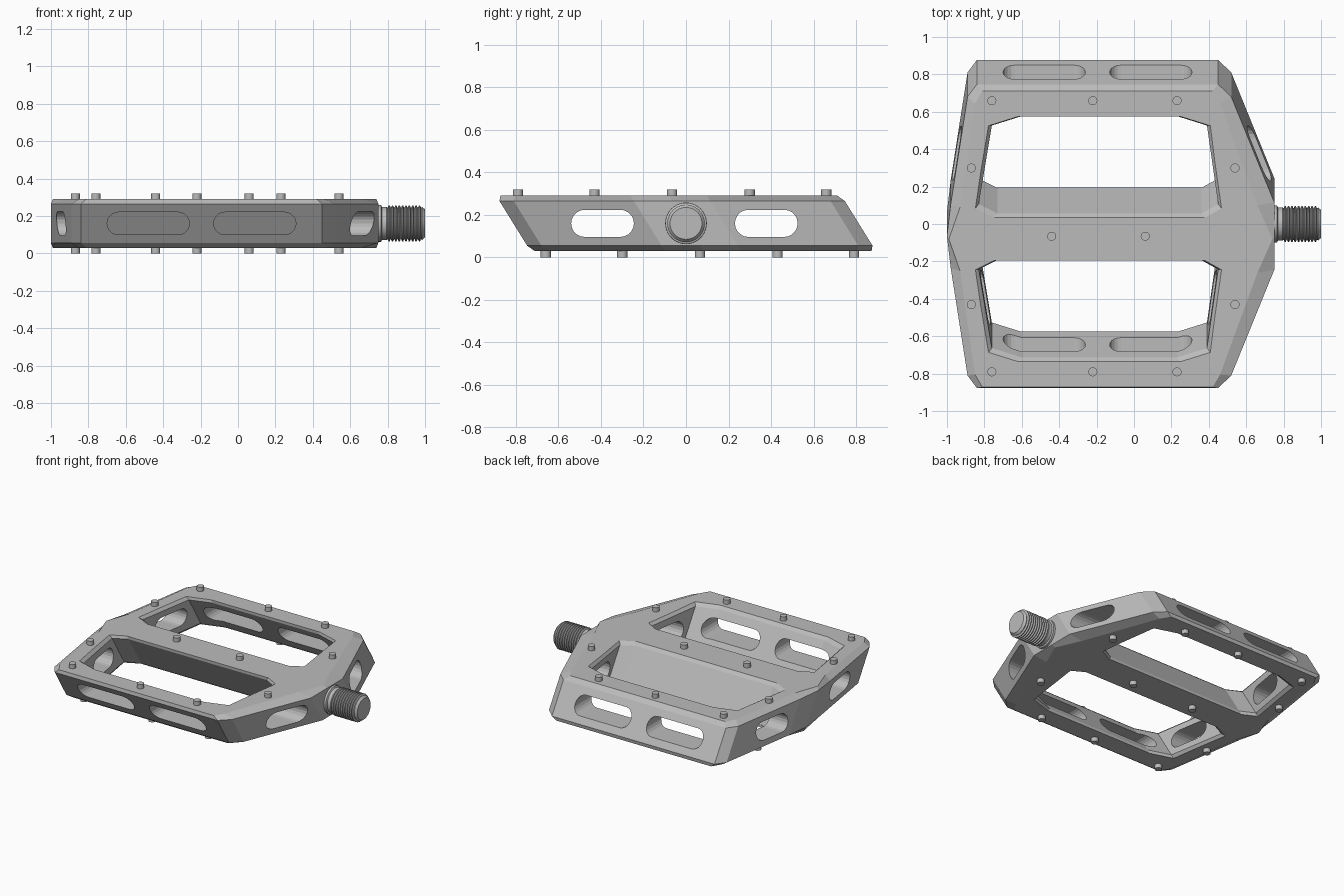
import bpy, bmesh, math

if "Cube" in bpy.data.objects:
    bpy.data.objects.remove(bpy.data.objects["Cube"])

MID = 0.16      # mid height of the pedal
SHEAR = 0.62    # body leans towards the front as it rises

metal = bpy.data.materials.new("grey metal")
metal.diffuse_color = (0.50, 0.50, 0.50, 1)
metal.use_nodes = True
metal.node_tree.nodes["Principled BSDF"].inputs["Base Color"].default_value = metal.diffuse_color


def loft(name, rings):
    """Closed solid through a list of equal-length rings."""
    bm = bmesh.new()
    loops = [[bm.verts.new(p) for p in r] for r in rings]
    n = len(loops[0])
    for a, b in zip(loops, loops[1:]):
        for i in range(n):
            j = (i + 1) % n
            bm.faces.new((a[i], a[j], b[j], b[i]))
    bm.faces.new(loops[0][::-1])
    bm.faces.new(loops[-1])
    bmesh.ops.recalc_face_normals(bm, faces=bm.faces)
    me = bpy.data.meshes.new(name)
    bm.to_mesh(me)
    bm.free()
    ob = bpy.data.objects.new(name, me)
    bpy.context.collection.objects.link(ob)
    me.materials.append(metal)
    return ob


def lean(x, v, z):
    return (x, v - SHEAR * (z - MID), z)


def cut(target, cutter):
    bpy.context.view_layer.objects.active = target
    m = target.modifiers.new("cut", 'BOOLEAN')
    m.operation = 'DIFFERENCE'
    m.solver = 'EXACT'
    m.object = cutter
    bpy.ops.object.modifier_apply(modifier=m.name)
    bpy.data.objects.remove(cutter, do_unlink=True)


def smooth(ob):
    bpy.ops.object.select_all(action='DESELECT')
    ob.select_set(True)
    bpy.context.view_layer.objects.active = ob
    bpy.ops.object.shade_smooth_by_angle(angle=math.radians(30))


# Body: outline as (x, v, bevel in x, bevel in v), mirrored front to back
half = [(0.75, 0, .01, 0), (0.75, .18, .09, 0), (.52, .745, .06, .02),
        (.45, .812, .03, .02), (-.84, .812, .03, .02), (-.89, .745, .04, .02),
        (-.98, .17, .05, 0), (-1, 0, .01, 0)]
outline = half + [(x, -v, a, b) for x, v, a, b in half[-2:0:-1]]


def body_ring(z, k):
    return [lean(x - math.copysign(a * k, x + .2), v - math.copysign(b * k, v), z)
            for x, v, a, b in outline]


body = loft("pedal_body", [body_ring(.03, 1), body_ring(.055, 0),
                           body_ring(.265, 0), body_ring(.29, 1)])

# Two large openings with a small bevel at top and bottom
hole = [(-.60, .645), (.23, .645), (.39, .595), (.45, .175),
        (.36, .125), (-.73, .125), (-.83, .175), (-.76, .595)]
for side in (1, -1):
    def hole_ring(z, off):
        return [lean(x + math.copysign(off, x + .19),
                     side * (v + math.copysign(off * .6, v - .385)), z) for x, v in hole]
    cut(body, loft("opening_cutter", [hole_ring(0, .045), hole_ring(.05, 0),
                                      hole_ring(.27, 0), hole_ring(.32, .045)]))


# Rounded slots through the four rails
def slot_profile(lo, hi, r=.06, n=10):
    pts = []
    for c, start in ((hi - r, -90), (lo + r, 90)):
        for i in range(n + 1):
            a = math.radians(start + 180 * i / n)
            pts.append((c + r * math.cos(a), MID + r * math.sin(a)))
    return pts


for lo, hi in ((-.70, -.26), (-.13, .31)):
    p = slot_profile(lo, hi)
    for y0, y1 in ((-1.1, -.42), (.42, 1.1)):
        cut(body, loft("rail_slot_cutter", [[(u, y, z) for u, z in p] for y in (y0, y1)]))
for lo, hi in ((-.54, -.245), (.23, .525)):
    p = slot_profile(lo, hi, .064)
    cut(body, loft("side_slot_cutter", [[(x, u, z) for u, z in p] for x in (-1.2, 1.2)]))


# Axle: smooth collar, thread ridges and chamfered end, turned about x
profile = [(.70, .098), (.765, .098), (.77, .088), (.795, .088)]
turns = 10
pitch = .18 / turns
for i in range(turns):
    x = .80 + i * pitch
    profile += [(x, .084), (x + pitch * .3, .097), (x + pitch * .6, .097),
                (x + pitch * .9, .084)]
profile += [(.985, .088), (1.0, .075)]
N = 40
axle = loft("threaded_axle", [[(x, r * math.cos(2 * math.pi * i / N),
                                MID + r * math.sin(2 * math.pi * i / N))
                               for i in range(N)] for x, r in profile])
smooth(axle)

# Grip pins on both faces
spots = [(x, s * .725) for x in (-.76, -.22, .23) for s in (1, -1)]
spots += [(x, s * .365) for x in (-.87, .54) for s in (1, -1)]
spots += [(-.44, 0), (.06, 0)]
for face, z0, z1 in (("top", .27, .32), ("bottom", .05, 0)):
    for x, v in spots:
        cy = lean(x, v, .29 if face == "top" else .03)[1] + (.015 if face == "top" else -.015)
        pin = loft(face + "_grip_pin", [[(x + .024 * math.cos(2 * math.pi * i / 20),
                                          cy + .024 * math.sin(2 * math.pi * i / 20), z)
                                         for i in range(20)] for z in (z0, z1)])
        smooth(pin)
